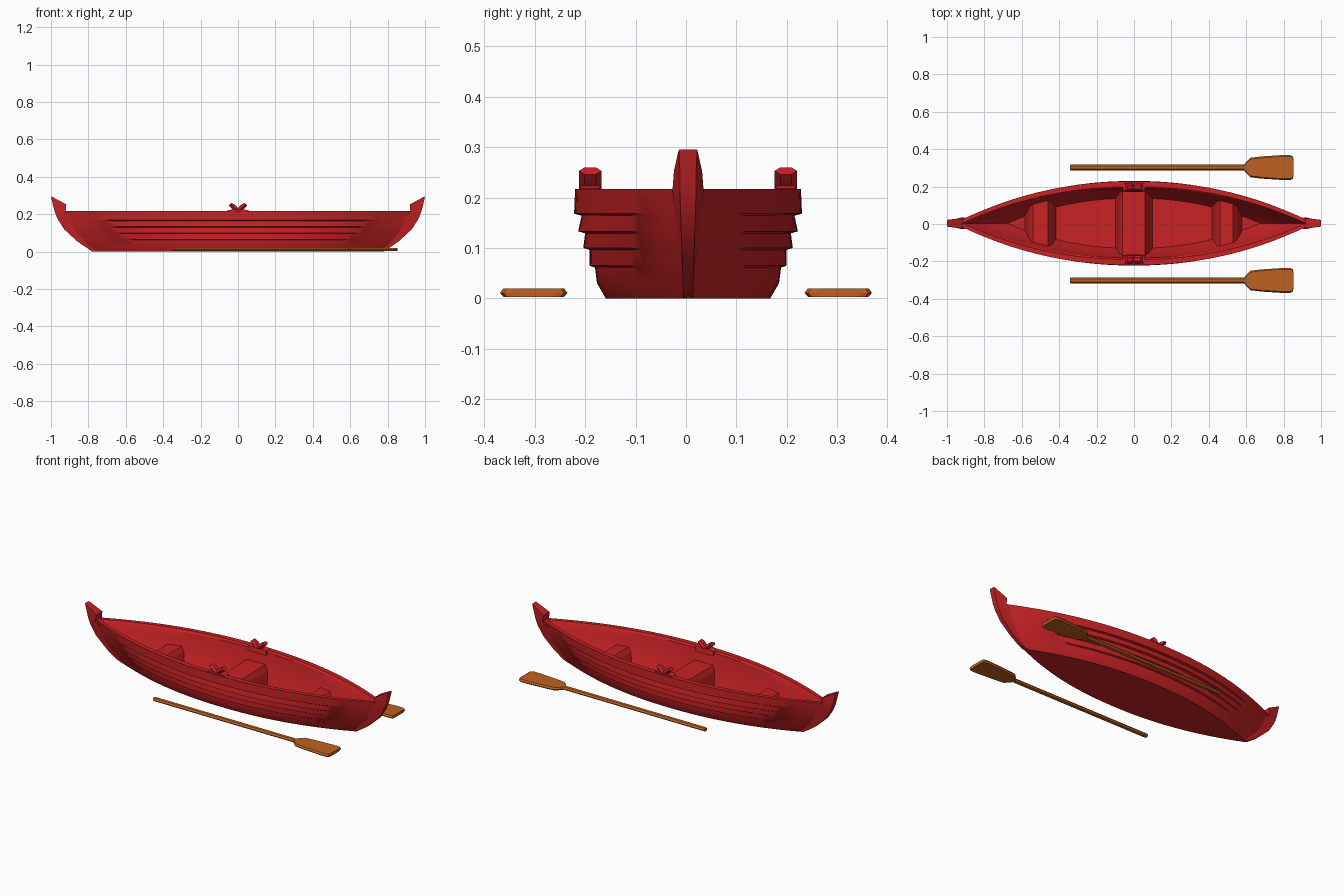
import bpy, bmesh, math

if "Cube" in bpy.data.objects:
    bpy.data.objects.remove(bpy.data.objects["Cube"])

YC = 0.004  # hull centreline


def material(name, rgb):
    m = bpy.data.materials.new(name)
    m.diffuse_color = (*rgb, 1)
    m.use_nodes = True
    m.node_tree.nodes["Principled BSDF"].inputs["Base Color"].default_value = m.diffuse_color
    return m


RED = material("red paint", (0.58, 0.016, 0.018))
WOOD = material("orange wood", (0.52, 0.122, 0.015))


def make(name, rings, mat, caps=True, smooth=None):
    """Skin a row of equal closed rings into one object."""
    bm = bmesh.new()
    rows = [[bm.verts.new(p) for p in r] for r in rings]
    n = len(rows[0])
    for a, b in zip(rows, rows[1:]):
        for j in range(n):
            k = (j + 1) % n
            bm.faces.new((a[j], a[k], b[k], b[j]))
    if caps:
        bm.faces.new(rows[0])
        bm.faces.new(rows[-1])
    bmesh.ops.remove_doubles(bm, verts=bm.verts, dist=0.00005)
    bmesh.ops.recalc_face_normals(bm, faces=bm.faces)
    me = bpy.data.meshes.new(name)
    bm.to_mesh(me)
    bm.free()
    ob = bpy.data.objects.new(name, me)
    bpy.context.collection.objects.link(ob)
    me.materials.append(mat)
    if smooth:
        bpy.context.view_layer.objects.active = ob
        ob.select_set(True)
        bpy.ops.object.shade_smooth_by_angle(angle=math.radians(smooth))
        ob.select_set(False)
    return ob


def lerp(table, z):
    for (z0, v0), (z1, v1) in zip(table, table[1:]):
        if z <= z1:
            return v0 + (v1 - v0) * max(0, (z - z0) / (z1 - z0))
    return table[-1][1]


# Hull outline by height: end position and half beam
END = [(0, .78), (.03, .82), (.055, .85), (.12, .915), (.18, .95), (.217, .962)]
BEAM = [(0, .163), (.03, .178), (.065, .187), (.1, .198), (.133, .207), (.168, .214), (.217, .221)]


def plan(u):
    return 1 - abs(u) ** 2.15


# Section from keel to rim: (height, lap), each plank overlapping the one below
section = [(0, 0), (.03, .004)]
for z in (.065, .1, .133, .168):
    section += [(z - .004, -.002), (z, .012)]
section += [(.217, .003)]
# Inner side: rim lip, wall and floor as (height, end inset, beam inset)
inner = [(.217, .045, .026), (.208, .055, .034), (.17, .07, .035),
         (.1, .10, .037), (.035, .15, .045)]


def hull_ring(u):
    half = []
    fade = max(0, 1 - (abs(u) / .85) ** 2)
    for z, lap in section:
        lap *= fade * min(1, .55 + z * 2.7)
        half.append((u * lerp(END, z), lerp(BEAM, z) * plan(u) + lap * (abs(u) < 1), z))
    for z, e, b in inner:
        half.append((u * (lerp(END, z) - e), (lerp(BEAM, z) - b) * plan(u), z))
    return [(x, YC + y, z) for x, y, z in half] + [(x, YC - y, z) for x, y, z in reversed(half)]


N = 48
make("hull", [hull_ring(-1 + 2 * i / N) for i in range(N + 1)], RED, caps=False, smooth=30)

# Stem posts: outer x, z, inner x, z, front and back half widths
stem = [(.77, .002, .70, .002, .010, .014), (.80, .014, .72, .03, .010, .016),
        (.86, .055, .78, .07, .011, .019), (.93, .12, .85, .13, .013, .024),
        (.965, .175, .89, .185, .015, .028), (.98, .213, .922, .213, .016, .031),
        (.99, .25, .918, .252, .016, .028), (1.0, .295, .985, .288, .018, .020)]
for s, side in ((1, "bow"), (-1, "stern")):
    make(side + "_stem", [[(s * xo, YC - f, zo), (s * xo, YC + f, zo),
                           (s * xi, YC + b, zi), (s * xi, YC - b, zi)]
                          for xo, zo, xi, zi, f, b in stem], RED, smooth=25)


# Box seats with sloping sides, fitted between the hull walls
def wall(x, z):
    u = min(1, abs(x) / (lerp(END, z) - .08))
    return (lerp(BEAM, z) - .03) * plan(u)


def seat(name, x0, x1, x2, x3, top):
    prof = [(x0, .03), (x0 + (x1 - x0) * .6, top * .8), (x1, top), (x2, top),
            (x3 + (x2 - x3) * .6, top * .8), (x3, .03)]
    make(name, [[(x, YC + s * wall(x, z), z) for x, z in prof] for s in (-1, 0, 1)], RED)


seat("middle_seat", -.10, -.062, .06, .10, .14)
seat("stern_seat", -.585, -.54, -.46, -.415, .13)
seat("bow_seat", .415, .46, .53, .58, .13)

# Oarlocks: base plate over the rim and two splayed horns
for s, side in ((-1, "front"), (1, "back")):
    yc = YC + s * .194

    def octagon(x, z, dx, dz, w, d):
        """Six-sided ring around a tilted axis."""
        pts = [(-.5, -1), (.5, -1), (1, 0), (.5, 1), (-.5, 1), (-1, 0)]
        return [(x + dz * w * b, yc + d * a, z - dx * w * b) for a, b in pts]

    make(side + "_oarlock_base",
         [[(x, yc - h, .195), (x, yc + h, .195), (x, yc + h * .8, z), (x, yc - h * .8, z)]
          for x, h, z in ((-.06, .022, .218), (-.04, .026, .224), (.04, .026, .224), (.06, .022, .218))], RED)
    for t, tip in ((-1, "left"), (1, "right")):
        dx, dz = t * .7, .714
        make(f"{side}_oarlock_{tip}_horn",
             [octagon(x * t, z, dx, dz, w, .022) for x, z, w in
              ((-.012, .205, .011), (.026, .241, .013), (.042, .253, .010))], RED)

# Oars lying on the ground on each side
oar = [(-.343, .012), (-.338, .016), (.59, .016), (.6, .03), (.622, .052),
       (.68, .059), (.80, .067), (.835, .067), (.849, .06), (.852, .045)]
for s, side in ((-1, "front"), (1, "back")):
    make(side + "_oar", [[(x, s * .302 + y, z) for y, z in
                          ((-w, .011), (-w + .007, .003), (w - .007, .003),
                           (w, .011), (w - .007, .02), (-w + .007, .02))]
                         for x, w in oar], WOOD)
